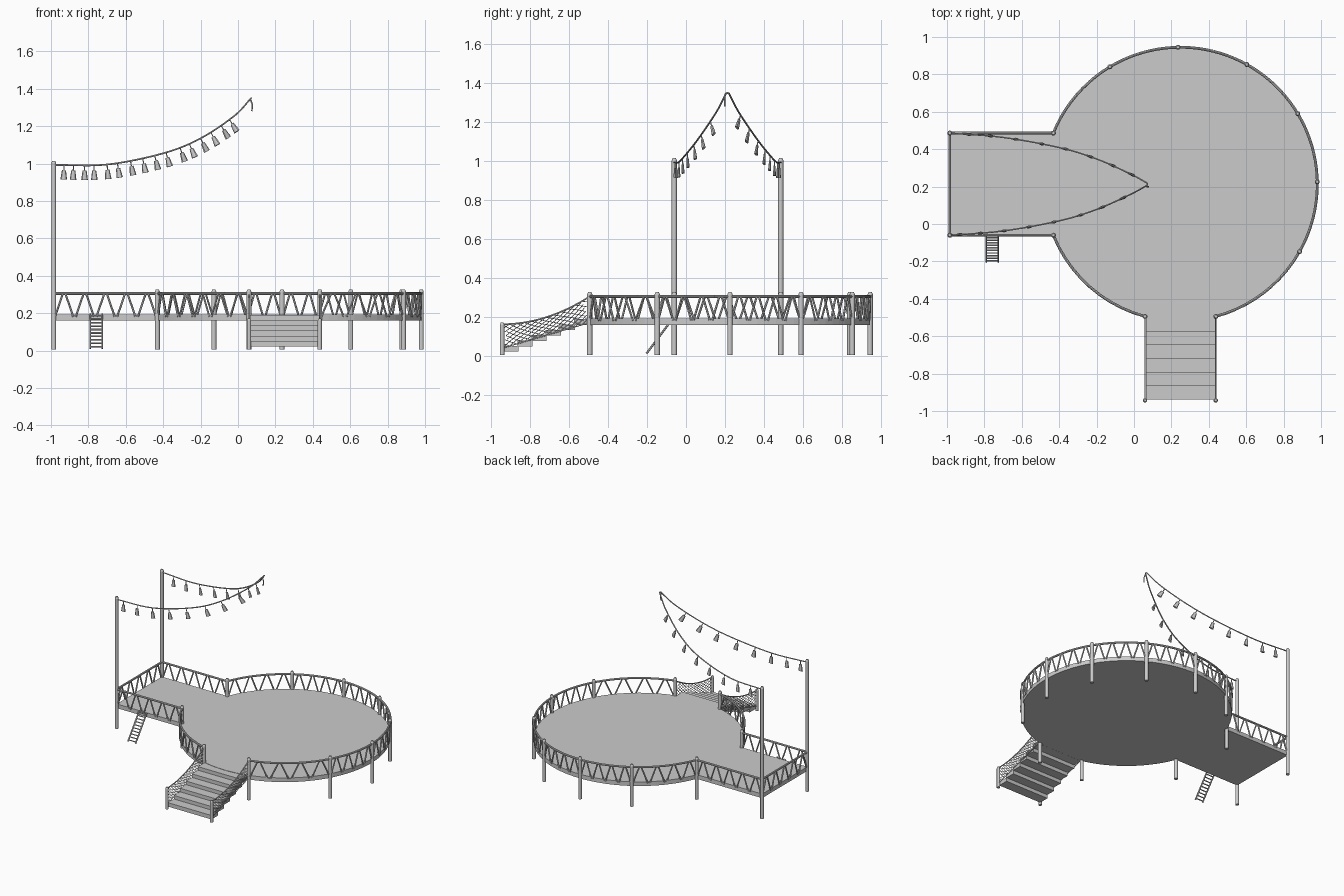
import bpy, bmesh, math
from mathutils import Vector, Matrix

if "Cube" in bpy.data.objects:
    bpy.data.objects.remove(bpy.data.objects["Cube"])

CX, CY, R = 0.248, 0.213, 0.732      # round deck centre and radius
Z0, Z1, RAIL = 0.16, 0.192, 0.305    # deck underside, deck top, handrail
V = Vector


def finish(name, bm, smooth=False):
    bmesh.ops.recalc_face_normals(bm, faces=bm.faces)
    me = bpy.data.meshes.new(name)
    bm.to_mesh(me)
    bm.free()
    ob = bpy.data.objects.new(name, me)
    bpy.context.collection.objects.link(ob)
    if smooth:
        me.shade_smooth()
        me.set_sharp_from_angle(angle=math.radians(40))
    return ob


def bar(bm, a, b, r, n=6, r2=None):
    a, b = V(a), V(b)
    d = b - a
    m = Matrix.Translation((a + b) / 2) @ d.to_track_quat('Z', 'Y').to_matrix().to_4x4()
    bmesh.ops.create_cone(bm, cap_ends=True, segments=n, radius1=r,
                          radius2=r if r2 is None else r2, depth=d.length, matrix=m)


def path(bm, pts, r, n=6):
    for a, b in zip(pts, pts[1:]):
        bar(bm, a, b, r, n)


def box(bm, c, s, rot=Matrix()):
    bmesh.ops.create_cube(bm, size=1, matrix=Matrix.Translation(c) @ rot @ Matrix.Diagonal((*s, 1)))


def prism(bm, outline, z0, z1):
    f = bm.faces.new([bm.verts.new((x, y, z0)) for x, y in outline])
    g = bmesh.ops.extrude_face_region(bm, geom=[f])
    bmesh.ops.translate(bm, vec=(0, 0, z1 - z0),
                        verts=[v for v in g['geom'] if isinstance(v, bmesh.types.BMVert)])


def ring(deg, z=0.0):
    a = math.radians(deg)
    return V((CX + R * math.cos(a), CY + R * math.sin(a), z))


# deck: round platform joined to a rectangular one
a0 = math.degrees(math.asin(0.273 / R))
start, end = -180 + a0, 180 - a0
bm = bmesh.new()
outline = [ring(start + (end - start) * i / 80).to_2d() for i in range(81)]
outline += [V((-0.985, CY + 0.273)), V((-0.985, CY - 0.273))]
prism(bm, outline, Z0, Z1)
finish("deck", bm)

# support posts with small chamfered tops
stair_l, stair_r = -105, -75
angles = [start, stair_l, stair_r, -29.5, 1, 31, 61, 91, 121, end]


def post(bm, x, y, top, r=0.0135):
    bar(bm, (x, y, 0.006), (x, y, top - 0.012), r, 10)
    bar(bm, (x, y, top - 0.012), (x, y, top), r, 10, r * 0.6)


bm = bmesh.new()
for a in angles:
    p = ring(a)
    post(bm, p.x, p.y, 0.328)
finish("deck_posts", bm, True)

bm = bmesh.new()
for y in (CY - 0.273, CY + 0.273):
    post(bm, -0.985, y, 1.015)
finish("tall_posts", bm, True)

SX = (0.059, 0.437)
bm = bmesh.new()
for x in SX:
    post(bm, x, -0.943, 0.172, 0.012)
finish("stair_posts", bm, True)


# railing: handrail with zigzag struts
def railing(name, point, vees, steps):
    bm = bmesh.new()
    path(bm, [point(i / steps, RAIL) for i in range(steps + 1)], 0.0075, 8)
    n = vees * 2
    for i in range(n):
        lo, hi = (Z1 - 0.01, RAIL) if i % 2 == 0 else (RAIL, Z1 - 0.01)
        bar(bm, point((i + 0.12) / n, lo), point((i + 0.88) / n, hi), 0.0055)
    finish(name, bm)


def line(p, q):
    return lambda t, z: V((p[0] + (q[0] - p[0]) * t, p[1] + (q[1] - p[1]) * t, z))


def arc(a, b):
    return lambda t, z: ring(a + (b - a) * t, z)


for i, (a, b) in enumerate(zip(angles, angles[1:])):
    if a != stair_l:
        railing(f"round_railing_{i}", arc(a, b), 6 if i == 0 else 4, 10)
ylo, yhi = CY - 0.273, CY + 0.273
xin = ring(end).x
railing("front_railing", line((-0.985, ylo), (xin, ylo)), 5, 1)
railing("back_railing", line((-0.985, yhi), (xin, yhi)), 5, 1)
railing("end_railing", line((-0.985, ylo), (-0.985, yhi)), 5, 1)

# stair treads
bm = bmesh.new()
for i in range(6):
    box(bm, (0.248, -0.899 + 0.0725 * i, 0.037 + 0.0275 * i), (0.37, 0.078, 0.03))
finish("stair_treads", bm)


# rope netting beside the stairs: sagging top rope, diamond mesh
def net(x):
    def pt(u, v):
        top = 0.163 + 0.14 * u ** 2
        bot = 0.04 + 0.13 * u
        return V((x, -0.943 + 0.446 * u, bot + (top - bot) * v))
    bm = bmesh.new()
    for v in (0, 1):
        path(bm, [pt(i / 12, v) for i in range(13)], 0.004 if v else 0.0025)
    span, n = 0.42, 12
    for k in range(-5, n):
        for flip in (False, True):
            run = []
            for j in range(7):
                u = k / n + span * j / 6
                if -1e-6 <= u <= 1.0001:
                    run.append(pt(u, 1 - j / 6 if flip else j / 6))
            path(bm, run, 0.0018, 4)
    return bm


for x, side in zip(SX, ("left", "right")):
    finish(f"{side}_stair_net", net(x))

# ladder leaning on the rectangular deck
bm = bmesh.new()
bot, top = V((0, -0.203, 0.012)), V((0, -0.066, 0.195))
for x in (-0.79, -0.726):
    bar(bm, bot + V((x, 0, 0)), top + V((x, 0, 0)), 0.0055)
for i in range(10):
    p = bot.lerp(top, (i + 0.5) / 10)
    bar(bm, p + V((-0.79, 0, 0)), p + V((-0.726, 0, 0)), 0.0045)
finish("ladder", bm)

# hanging light strings: coarse path smoothed by Catmull-Rom interpolation
KEYS = [(-0.985, -0.06, 0.993), (-0.7, -0.037, 0.995), (-0.4, 0.017, 1.055),
        (-0.2, 0.078, 1.135), (-0.02, 0.158, 1.255), (0.07, 0.207, 1.35)]
K = [V(k) for k in KEYS]
K = [2 * K[0] - K[1]] + K + [2 * K[-1] - K[-2]]
curve = []
for i in range(1, len(K) - 2):
    p0, p1, p2, p3 = K[i - 1:i + 3]
    for s in range(6):
        t = s / 6
        curve.append(0.5 * (2 * p1 + (p2 - p0) * t + (2 * p0 - 5 * p1 + 4 * p2 - p3) * t * t
                            + (3 * p1 - p0 - 3 * p2 + p3) * t ** 3))
curve.append(K[-2])


def light_string(name, flip, xs):
    pts = [V((p.x, 2 * CY - p.y if flip else p.y, p.z)) for p in curve]
    bm = bmesh.new()
    path(bm, pts, 0.0045)
    finish(name + "_cord", bm, True)
    bm = bmesh.new()
    for x in xs:
        a, b = next((a, b) for a, b in zip(pts, pts[1:]) if a.x <= x <= b.x)
        p = a.lerp(b, (x - a.x) / (b.x - a.x))
        d = b - a
        yaw = math.atan2(d.y, d.x)
        pitch = math.atan2(d.z, math.hypot(d.x, d.y))
        rot = Matrix.Rotation(yaw, 4, 'Z') @ Matrix.Rotation(-pitch, 4, 'Y')
        down = rot @ V((0, 0, -1))
        bar(bm, p, p + down * 0.03, 0.003)
        # flat lamp body: narrow shoulder widening to the bottom
        m = Matrix.Translation(p + down * 0.053) @ rot
        bmesh.ops.create_cone(bm, cap_ends=True, segments=8, radius1=0.018, radius2=0.011,
                              depth=0.05, matrix=m @ Matrix.Diagonal((1, 0.45, 1, 1)))
    finish(name + "_lamps", bm)


light_string("front_light_string", False, [-0.93, -0.82, -0.7, -0.575, -0.445, -0.31, -0.2, -0.09])
light_string("back_light_string", True, [-0.88, -0.77, -0.645, -0.51, -0.385, -0.26, -0.145, -0.045])

# loose cord end at the meeting point
bm = bmesh.new()
path(bm, [(0.07, 0.207, 1.35), (0.07, 0.219, 1.35)], 0.005)
path(bm, [(0.066, 0.2, 1.345), (0.077, 0.199, 1.315), (0.074, 0.198, 1.28)], 0.004)
finish("cord_end", bm)
